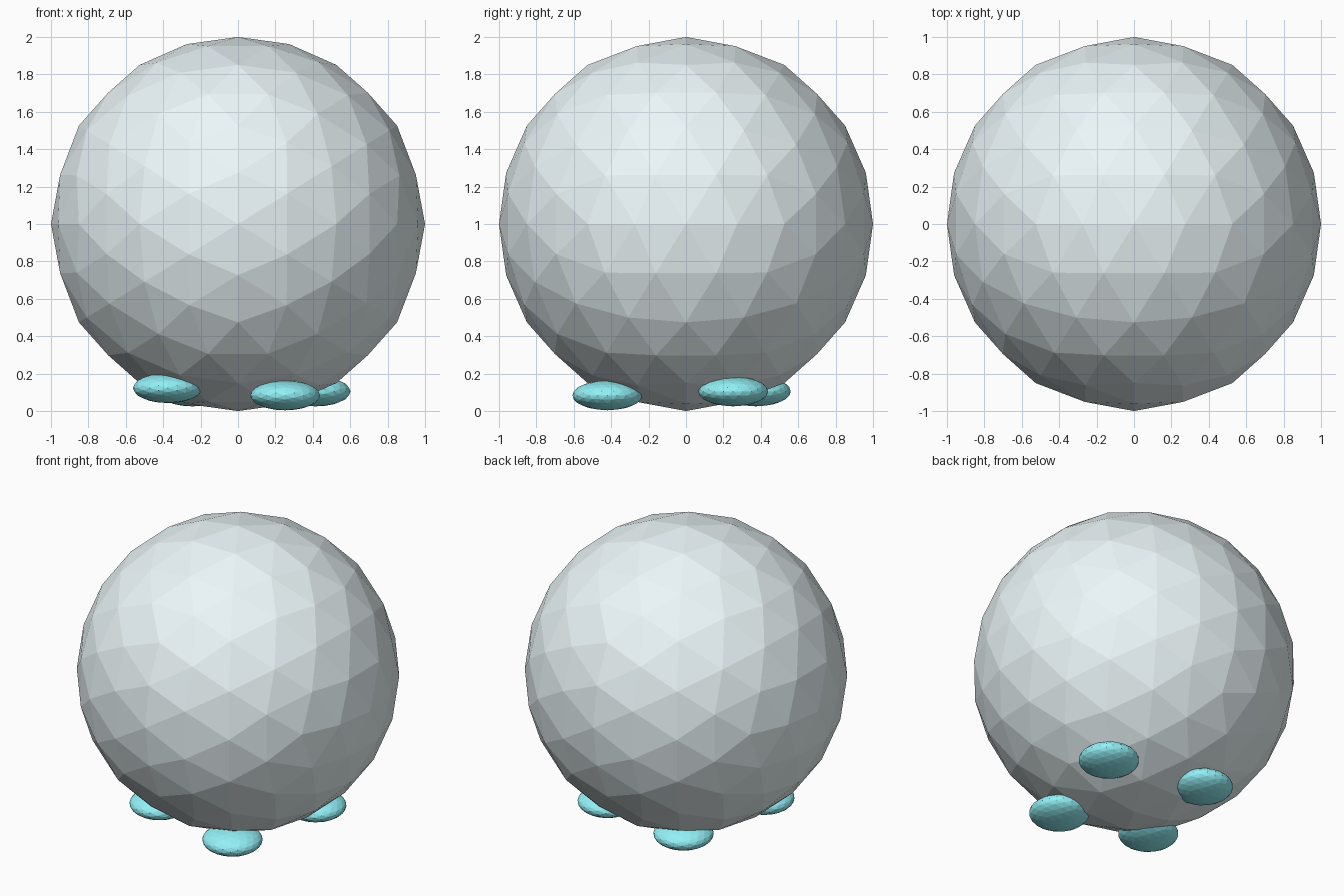
import bpy, bmesh
from mathutils import Vector

if "Cube" in bpy.data.objects:
    bpy.data.objects.remove(bpy.data.objects["Cube"])

PHI = (1 + 5 ** 0.5) / 2


def make_material(name, colour):
    mat = bpy.data.materials.new(name)
    mat.diffuse_color = (*colour, 1)
    mat.use_nodes = True
    mat.node_tree.nodes["Principled BSDF"].inputs["Base Color"].default_value = mat.diffuse_color
    return mat


def faceted_ball(name, loc, size, material):
    """Icosahedron with edges square to the axes, split twice and scaled."""
    bm = bmesh.new()
    for a in (-1, 1):
        for b in (-PHI, PHI):
            for co in ((a, 0, b), (b, a, 0), (0, b, a)):
                bm.verts.new(co)
    bmesh.ops.convex_hull(bm, input=bm.verts[:])
    for step in range(2):
        bmesh.ops.subdivide_edges(bm, edges=bm.edges[:], cuts=1, use_grid_fill=True)
        for v in bm.verts:
            v.co.normalize()
    bmesh.ops.scale(bm, vec=Vector(size), verts=bm.verts[:])
    bmesh.ops.recalc_face_normals(bm, faces=bm.faces[:])
    mesh = bpy.data.meshes.new(name)
    bm.to_mesh(mesh)
    bm.free()
    mesh.materials.append(material)
    obj = bpy.data.objects.new(name, mesh)
    obj.location = loc
    bpy.context.collection.objects.link(obj)
    return obj


# large round body
pale = make_material("pale_ice", (0.84, 0.93, 0.95))
faceted_ball("body", (0, 0, 1), (1, 1, 1), pale)

# four flattened feet spaced around the underside
teal = make_material("teal", (0.29, 0.88, 0.93))
feet = {
    "front_right_foot": (0.252, -0.42, 0.084),
    "back_right_foot": (0.415, 0.252, 0.105),
    "back_left_foot": (-0.243, 0.373, 0.105),
    "front_left_foot": (-0.375, -0.31, 0.123),
}
for name, loc in feet.items():
    faceted_ball(name, loc, (0.187, 0.187, 0.08), teal)
